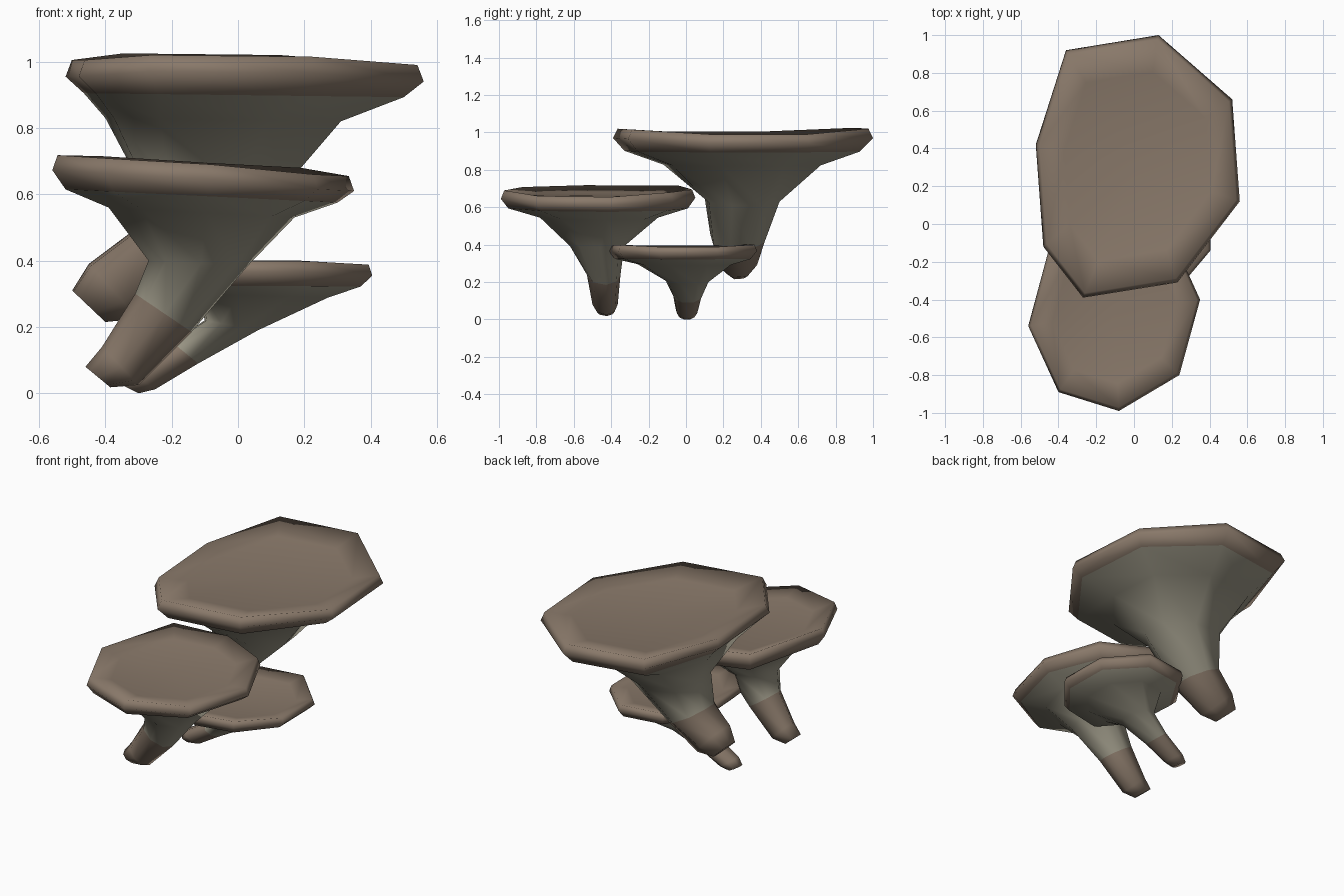
import bpy, bmesh


def material(name, rgb):
    m = bpy.data.materials.new(name)
    m.diffuse_color = (*rgb, 1)
    return m


BROWN = material("cap brown", (0.25, 0.19, 0.143))
GILL = material("gill grey green", (0.33, 0.31, 0.24))


def mushroom(name, outline, rim_drop, dish, rings):
    """outline: eight (x, y, top z) rim corners, anticlockwise.
    rings, from rim underside to stem tip: (left x, left z, right x, right z, min y, max y)."""
    xs = [p[0] for p in outline]
    ys = [p[1] for p in outline]
    cx, hx = (max(xs) + min(xs)) / 2, (max(xs) - min(xs)) / 2
    cy, hy = (max(ys) + min(ys)) / 2, (max(ys) - min(ys)) / 2
    zc = sum(p[2] for p in outline) / len(outline)

    def scaled(s, drop):
        return [(cx + (x - cx) * s, cy + (y - cy) * s, z - drop) for x, y, z in outline]

    # dished top, top edge and widest edge of the cap
    loops = [[(x, y, 0.5 * (z + zc) - dish) for x, y, z in scaled(0.72, 0)],
             scaled(0.965, 0), scaled(1.0, rim_drop)]
    # underside, gills and slanted stem reuse the outline's shape
    for xl, zl, xr, zr, y0, y1 in rings:
        loop = []
        for x, y, _ in outline:
            u, v = (x - cx) / hx, (y - cy) / hy
            t = (u + 1) / 2
            loop.append((xl + (xr - xl) * t, (y0 + y1) / 2 + v * (y1 - y0) / 2, zl + (zr - zl) * t))
        loops.append(loop)

    bm = bmesh.new()
    vs = [[bm.verts.new(p) for p in loop] for loop in loops]
    n = len(outline)
    for k in range(len(vs) - 1):
        for i in range(n):
            j = (i + 1) % n
            f = bm.faces.new((vs[k][i], vs[k + 1][i], vs[k + 1][j], vs[k][j]))
            f.material_index = 1 if 3 <= k <= 5 else 0    # gills between rim and stem foot
    # close the top and the stem tip
    centre = bm.verts.new((cx, cy, zc - dish * 1.15))
    for i in range(n):
        bm.faces.new((centre, vs[0][i], vs[0][(i + 1) % n]))
    bm.faces.new(vs[-1])
    bmesh.ops.recalc_face_normals(bm, faces=bm.faces)
    for f in bm.faces:
        f.smooth = True
    me = bpy.data.meshes.new(name)
    bm.to_mesh(me)
    bm.free()
    me.materials.append(BROWN)
    me.materials.append(GILL)
    bpy.context.collection.objects.link(bpy.data.objects.new(name, me))


# large upper mushroom
mushroom("large_mushroom",
         [(0.56, 0.12, 0.99), (0.52, 0.66, 0.99), (0.13, 1.0, 1.02), (-0.36, 0.92, 1.025),
          (-0.52, 0.42, 1.005), (-0.48, -0.12, 1.005), (-0.27, -0.39, 1.02), (0.23, -0.31, 1.015)],
         0.05, 0.03,
         [(-0.465, 0.905, 0.50, 0.893, -0.33, 0.93), (-0.40, 0.83, 0.31, 0.82, -0.12, 0.72),
          (-0.31, 0.66, 0.13, 0.61, 0.10, 0.50), (-0.33, 0.48, -0.12, 0.37, 0.13, 0.42),
          (-0.45, 0.39, -0.30, 0.225, 0.17, 0.38), (-0.50, 0.31, -0.40, 0.215, 0.21, 0.34)])

# middle front mushroom
mushroom("middle_mushroom",
         [(0.35, -0.40, 0.655), (0.20, -0.07, 0.68), (-0.09, 0.05, 0.695), (-0.42, -0.02, 0.715),
          (-0.56, -0.54, 0.718), (-0.40, -0.89, 0.708), (-0.08, -0.99, 0.69), (0.24, -0.80, 0.66)],
         0.045, 0.025,
         [(-0.52, 0.615, 0.30, 0.575, -0.95, 0.01), (-0.39, 0.56, 0.17, 0.53, -0.78, -0.15),
          (-0.27, 0.40, 0.03, 0.385, -0.62, -0.33), (-0.31, 0.30, -0.14, 0.185, -0.53, -0.35),
          (-0.41, 0.14, -0.30, 0.025, -0.50, -0.365), (-0.46, 0.08, -0.385, 0.018, -0.48, -0.38)])

# small lower mushroom
mushroom("small_mushroom",
         [(0.405, -0.14, 0.388), (0.40, 0.17, 0.388), (0.19, 0.38, 0.40), (-0.08, 0.34, 0.40),
          (-0.24, 0.09, 0.395), (-0.22, -0.22, 0.395), (-0.04, -0.415, 0.40), (0.22, -0.36, 0.398)],
         0.033, 0.018,
         [(-0.20, 0.325, 0.37, 0.322, -0.38, 0.345), (-0.12, 0.30, 0.27, 0.288, -0.26, 0.24),
          (-0.10, 0.22, 0.06, 0.19, -0.11, 0.12), (-0.20, 0.155, -0.12, 0.09, -0.07, 0.08),
          (-0.34, 0.075, -0.25, 0.012, -0.055, 0.06), (-0.37, 0.035, -0.30, 0.0, -0.04, 0.045)])
